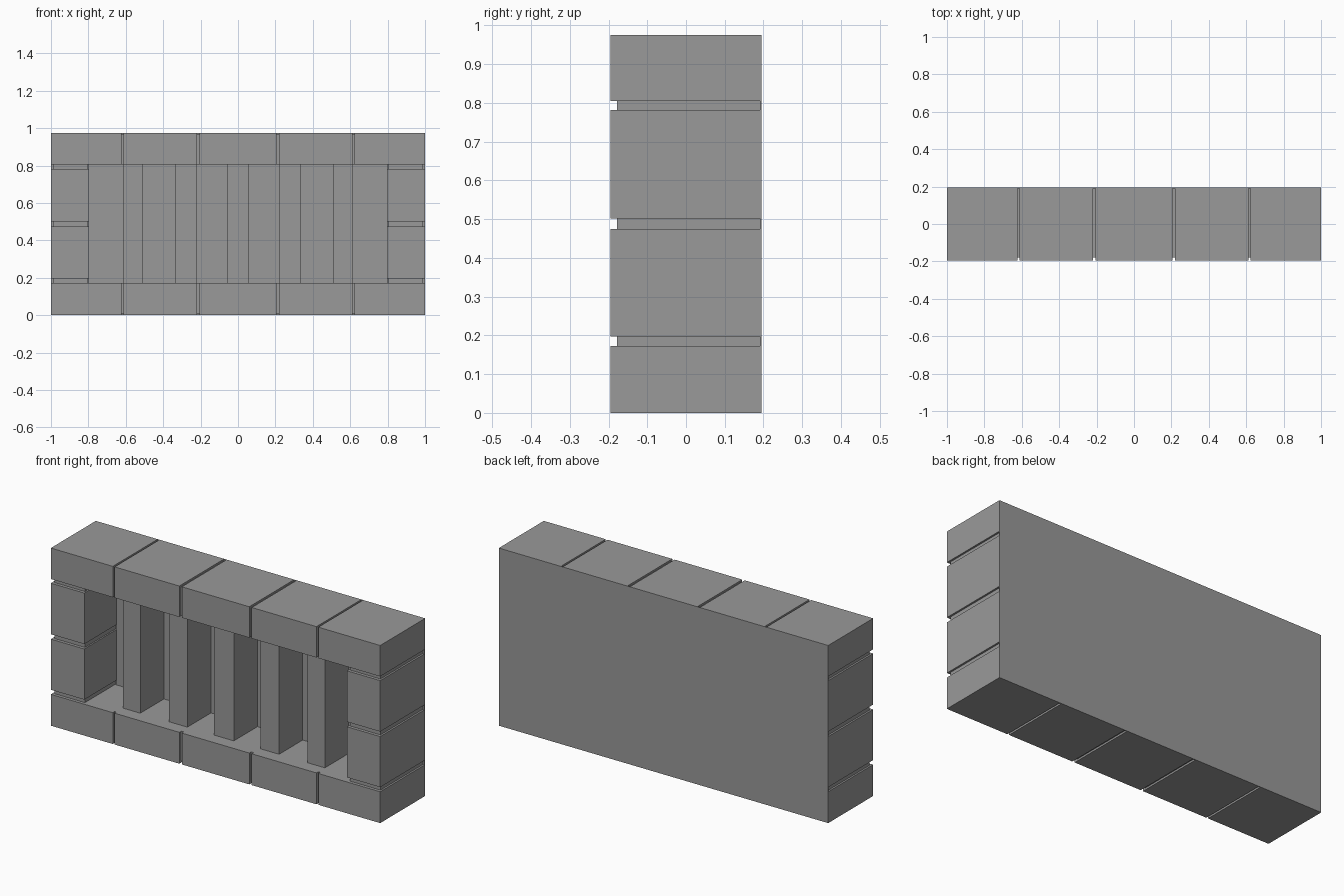
import bpy
import bmesh
from mathutils import Vector

cube = bpy.data.objects.get("Cube")
if cube:
    bpy.data.objects.remove(cube, do_unlink=True)

# Single stone colour
stone = bpy.data.materials.new("grey stone")
stone.use_nodes = True
GREY = (0.32, 0.32, 0.32, 1)
stone.diffuse_color = GREY
stone.node_tree.nodes["Principled BSDF"].inputs["Base Color"].default_value = GREY


def box(name, xs, ys, zs):
    """Flat-faced box between the given limits on each axis."""
    bm = bmesh.new()
    bmesh.ops.create_cube(bm, size=1)
    lo, hi = (Vector(p) for p in zip(xs, ys, zs))
    for v in bm.verts:
        v.co = Vector([(a + b) / 2 + c * (b - a) for a, b, c in zip(lo, hi, v.co)])
    mesh = bpy.data.meshes.new(name)
    bm.to_mesh(mesh)
    bm.free()
    mesh.materials.append(stone)
    obj = bpy.data.objects.new(name, mesh)
    bpy.context.collection.objects.link(obj)
    return obj


FRONT, BACK, SHEET = -0.195, 0.195, 0.191
TOP, SILL, LINTEL = 0.975, 0.172, 0.805
INSET = 0.01
block_y = (FRONT, SHEET)
mortar_y = (FRONT + 0.017, SHEET)

# Back sheet and the recessed wall behind the bars
box("back_sheet", (-1, 1), (SHEET, BACK), (0, TOP))
box("recess_wall", (-0.8, 0.8), (0.083, SHEET), (SILL, LINTEL))

# Rows of five blocks along the bottom and the top
row_blocks = [(-1, -0.624), (-0.613, -0.22), (-0.205, 0.205), (0.22, 0.613), (0.624, 1)]
rows = {"bottom": (0, SILL), "top": (LINTEL, TOP)}
for row, (z0, z1) in rows.items():
    for xs in row_blocks:
        box(row + "_block", xs, block_y, (z0, z1))
    # Recessed joints between neighbouring blocks
    outer = (z0 + INSET, z1) if row == "bottom" else (z0, z1 - INSET)
    for a, b in zip(row_blocks, row_blocks[1:]):
        box(row + "_mortar", (a[1], b[0]), mortar_y, outer)

# Side columns with two blocks and three recessed joints each
column_blocks = [(0.197, 0.475), (0.502, 0.782)]
column_joints = [(SILL, 0.197), (0.475, 0.502), (0.782, LINTEL)]
for side, s in (("left", 1), ("right", -1)):
    for zs in column_blocks:
        box(side + "_column_block", sorted((s * 0.797, s)), block_y, zs)
    for zs in column_joints:
        box(side + "_column_mortar", sorted((s * 0.805, s * (1 - INSET))), mortar_y, zs)

# Five upright bars set back from the front
for x0, x1 in [(-0.613, -0.508), (-0.335, -0.222), (-0.06, 0.06), (0.222, 0.335), (0.508, 0.613)]:
    box("upright_bar", (x0, x1), (-0.122, 0.083), (SILL, LINTEL))
